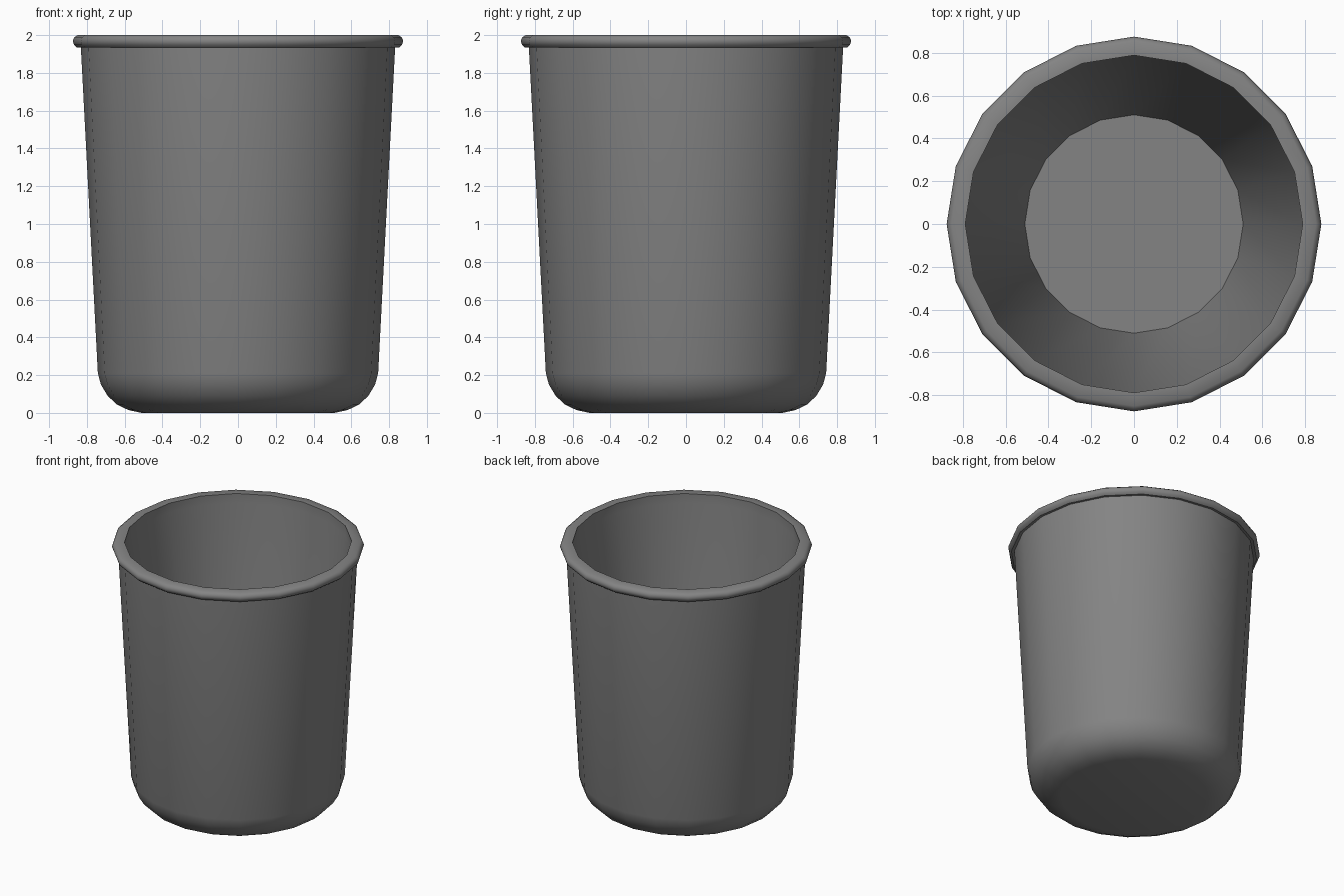
import bpy, bmesh, math

if "Cube" in bpy.data.objects:
    bpy.data.objects.remove(bpy.data.objects["Cube"])

SIDES = 20

# One closed section: underside, rounded foot, wall, rolled rim, inner wall, inner floor
profile = [
    (0.51, 0.00), (0.58, 0.015), (0.642, 0.045), (0.69, 0.09), (0.726, 0.15), (0.742, 0.21),
    (0.832, 1.937),
    (0.853, 1.935), (0.868, 1.948), (0.875, 1.968), (0.868, 1.987), (0.85, 2.0),
    (0.788, 2.0), (0.788, 1.93),
    (0.51, 0.05),
]

grey = bpy.data.materials.new("dark_grey")
grey.diffuse_color = (0.23, 0.23, 0.23, 1)
grey.use_nodes = True
grey.node_tree.nodes["Principled BSDF"].inputs["Base Color"].default_value = grey.diffuse_color

# Revolve the section into a twenty-sided bin
bm = bmesh.new()
rings = []
for r, z in profile:
    rings.append([bm.verts.new((r * math.cos(2 * math.pi * i / SIDES),
                                r * math.sin(2 * math.pi * i / SIDES), z))
                  for i in range(SIDES)])
for a, b in zip(rings, rings[1:]):
    for i in range(SIDES):
        j = (i + 1) % SIDES
        bm.faces.new((a[i], a[j], b[j], b[i]))

# Underside and inner floor
bm.faces.new(rings[0][::-1])
bm.faces.new(rings[-1])
bmesh.ops.recalc_face_normals(bm, faces=bm.faces)

mesh = bpy.data.meshes.new("waste_bin")
bm.to_mesh(mesh)
bm.free()
mesh.materials.append(grey)
waste_bin = bpy.data.objects.new("waste_bin", mesh)
bpy.context.collection.objects.link(waste_bin)

# Smooth sides with a crisp rim and inner floor edge
bpy.context.view_layer.objects.active = waste_bin
waste_bin.select_set(True)
bpy.ops.object.shade_smooth_by_angle(angle=math.radians(46))
